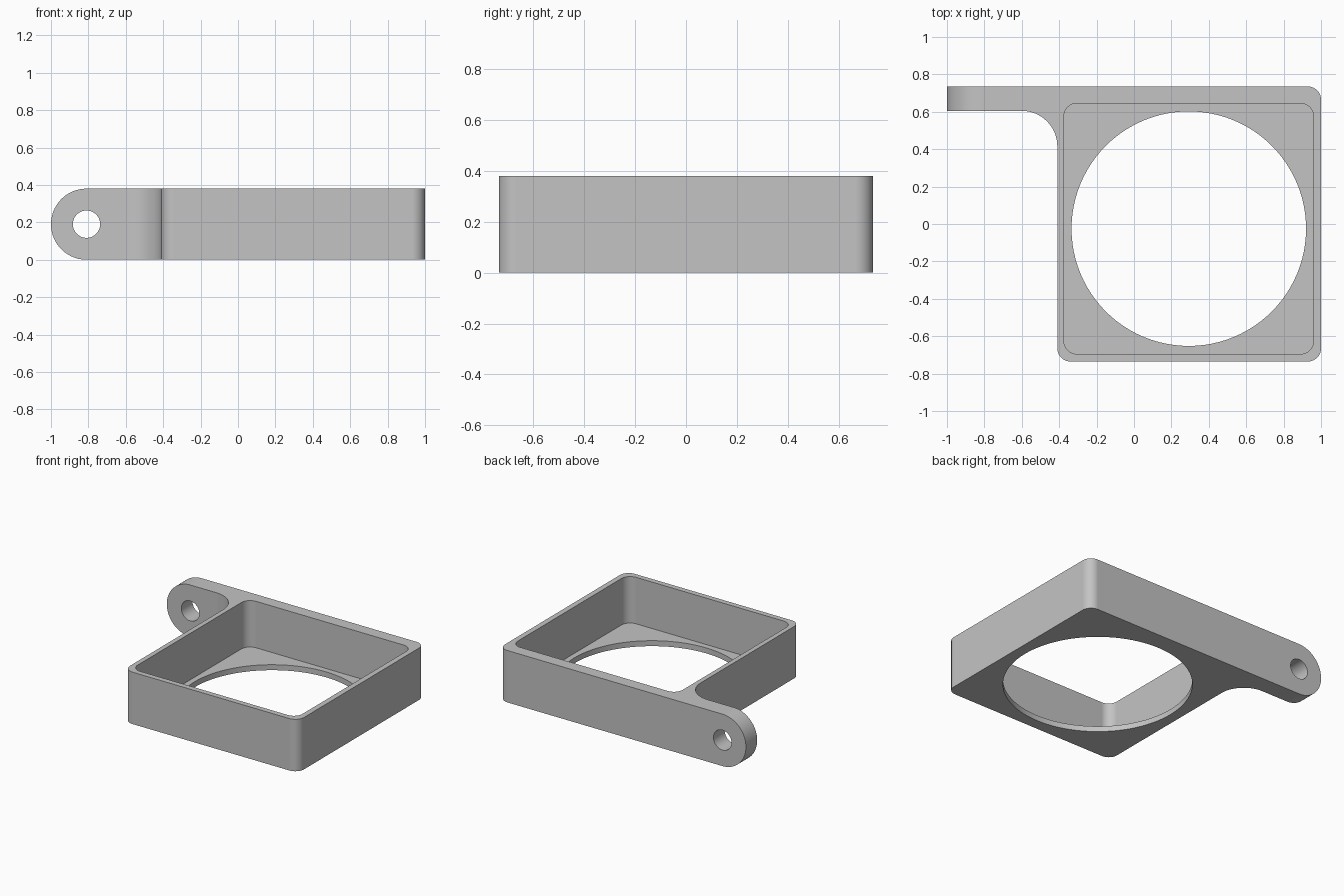
import bpy, bmesh, math
from mathutils import Vector

cube = bpy.data.objects.get("Cube")
if cube:
    bpy.data.objects.remove(cube, do_unlink=True)

HEIGHT = 0.38
FLOOR = 0.04
MID = HEIGHT / 2
EAR_X = -1 + MID

grey = bpy.data.materials.new("light grey")
grey.use_nodes = True
colour = (0.55, 0.55, 0.55, 1)
grey.diffuse_color = colour
grey.node_tree.nodes["Principled BSDF"].inputs["Base Color"].default_value = colour


def arc(cx, cy, r, start, end, steps):
    """Points along an arc, angles in degrees."""
    angles = [math.radians(start + (end - start) * i / steps) for i in range(steps + 1)]
    return [(cx + r * math.cos(a), cy + r * math.sin(a)) for a in angles]


def rounded(corners, steps=16):
    """Outline with each right-angled corner (x, y, radius) filleted."""
    out = []
    for i, (x, y, r) in enumerate(corners):
        p = Vector((x, y))
        if r == 0:
            out.append((x, y))
            continue
        to_prev = (Vector(corners[i - 1][:2]) - p).normalized()
        to_next = (Vector(corners[(i + 1) % len(corners)][:2]) - p).normalized()
        centre = p + (to_prev + to_next) * r
        for k in range(steps + 1):
            a = math.pi / 2 * k / steps
            out.append(tuple(centre - to_next * r * math.cos(a) - to_prev * r * math.sin(a)))
    return out


def prism(name, outline, low, high, axis="z"):
    """Extrude an outline along z, or an x-z outline along y."""
    bm = bmesh.new()
    place = (lambda u, v: (u, v, low)) if axis == "z" else (lambda u, v: (u, low, v))
    face = bm.faces.new([bm.verts.new(place(u, v)) for u, v in outline])
    made = bmesh.ops.extrude_face_region(bm, geom=[face])["geom"]
    shift = Vector((0, 0, high - low)) if axis == "z" else Vector((0, high - low, 0))
    bmesh.ops.translate(bm, vec=shift, verts=[g for g in made if isinstance(g, bmesh.types.BMVert)])
    bmesh.ops.recalc_face_normals(bm, faces=bm.faces)
    mesh = bpy.data.meshes.new(name)
    bm.to_mesh(mesh)
    bm.free()
    mesh.materials.append(grey)
    obj = bpy.data.objects.new(name, mesh)
    bpy.context.collection.objects.link(obj)
    return obj


def activate(obj):
    bpy.ops.object.select_all(action="DESELECT")
    obj.select_set(True)
    bpy.context.view_layer.objects.active = obj


def combine(target, tool, operation):
    mod = target.modifiers.new(operation, "BOOLEAN")
    mod.operation = operation
    mod.solver = "EXACT"
    mod.object = tool
    activate(target)
    bpy.ops.object.modifier_apply(modifier=mod.name)
    bpy.data.objects.remove(tool, do_unlink=True)


# Square frame with a side arm, filleted where they meet
frame = prism("bracket_frame", rounded([
    (-0.41, -0.735, 0.07), (1, -0.735, 0.07), (1, 0.735, 0.07),
    (-1.2, 0.735, 0), (-1.2, 0.605, 0), (-0.41, 0.605, 0.19)]), -0.1, HEIGHT + 0.1)

# Trim to height and round the end of the arm
side = arc(EAR_X, MID, MID, 90, 270, 40) + [(1.2, 0), (1.2, HEIGHT)]
combine(frame, prism("side_profile", side, -1, 1, "y"), "INTERSECT")

# Open pocket above a thin floor
pocket = rounded([(-0.375, -0.695, 0.07), (0.96, -0.695, 0.07),
                  (0.96, 0.645, 0.07), (-0.375, 0.645, 0.07)])
combine(frame, prism("pocket_cutter", pocket, FLOOR, 1), "DIFFERENCE")

# Large round opening in the floor
opening = arc(0.293, -0.025, 0.627, 0, 360, 96)[:-1]
combine(frame, prism("opening_cutter", opening, -0.2, FLOOR + 0.1), "DIFFERENCE")

# Pivot hole through the arm
hole = arc(EAR_X, MID, 0.073, 0, 360, 48)[:-1]
combine(frame, prism("pivot_cutter", hole, 0.4, 1, "y"), "DIFFERENCE")

# Smooth curves, crisp edges
activate(frame)
bpy.ops.object.shade_smooth_by_angle(angle=math.radians(30))
weighted = frame.modifiers.new("even_shading", "WEIGHTED_NORMAL")
weighted.keep_sharp = True
